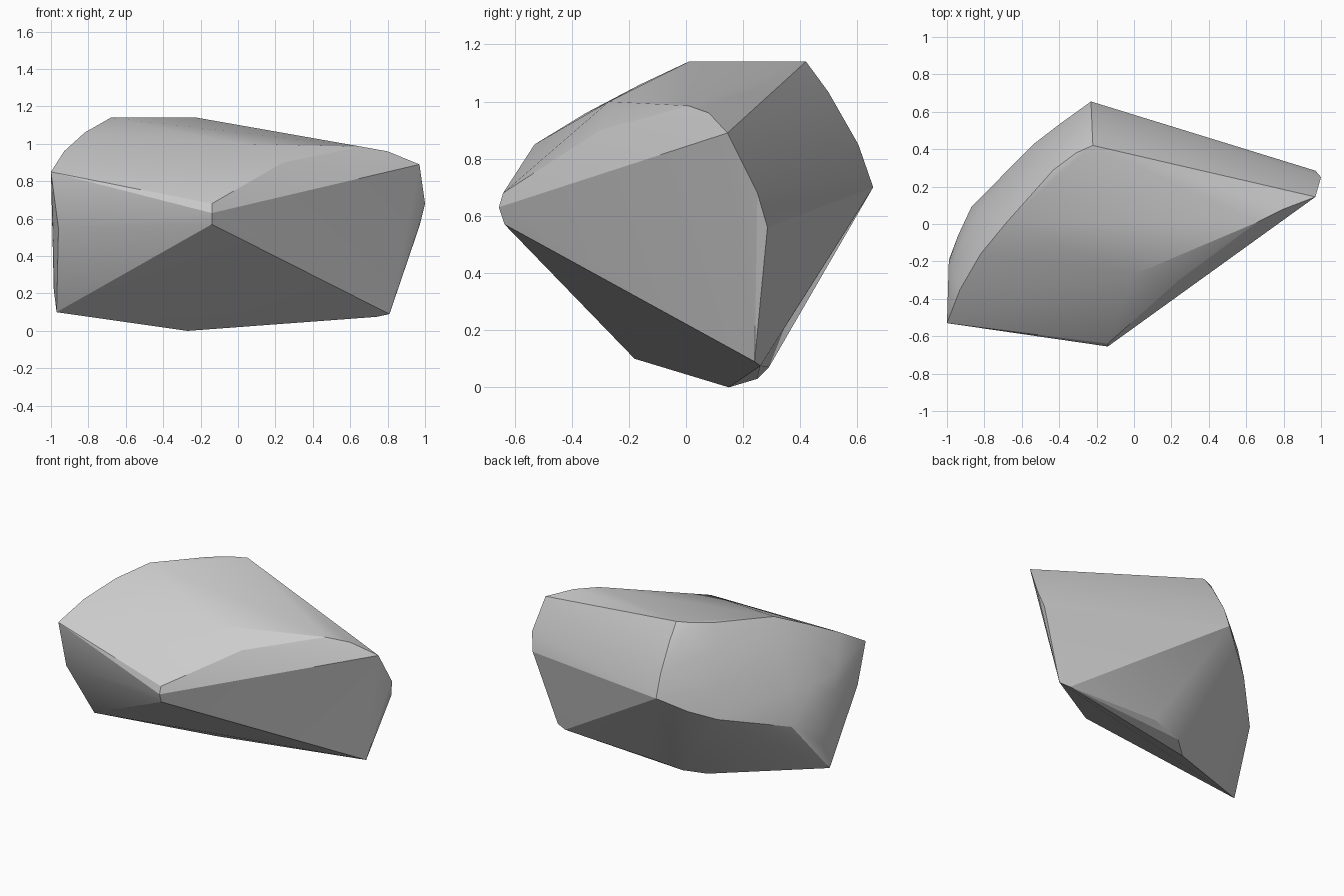
import bpy, bmesh, math
from mathutils import Vector

if "Cube" in bpy.data.objects:
    bpy.data.objects.remove(bpy.data.objects["Cube"])

# upper and lower rims of the rounded back-left side
upper_rim = [(-.22, .42, 1.14), (-.31, .38, 1.14), (-.43, .29, 1.14),
             (-.68, .01, 1.14), (-.82, -.16, 1.06), (-.93, -.35, .96)]
lower_rim = [(-.23, .655, .70), (-.39, .54, .61), (-.54, .425, .55),
             (-.87, .09, .46), (-.94, -.06, .52), (-.99, -.2, .62)]
# front ridge and left corner
front = [(-1, -.53, .85), (-.96, -.50, .55), (-.14, -.655, .63),
         (-.14, -.64, .68), (-.14, -.635, .57), (0, -.27, 1.0), (.24, -.30, .90)]
# blunt right end
right_end = [(.66, .01, .985), (.80, .08, .96), (.97, .145, .89),
             (1, .25, .68), (.97, .285, .56), (.81, .24, .09)]
# narrow underside
underside = [(-.97, -.18, .10), (-.985, -.18, .22), (-.27, .15, 0),
             (-.15, .25, .03), (.07, .29, .07), (.74, .26, .075)]

points = upper_rim + lower_rim + front + right_end + underside

# bulge between the two rims
for a, b in zip(upper_rim, lower_rim):
    a, b = Vector(a), Vector(b)
    for side, drop in ((.33, .24), (.56, .455), (.78, .66)):
        p = a.lerp(b, side)
        p.z = a.z + (b.z - a.z) * drop
        points.append(p)

# faceted stone: hull of all the guide points
bm = bmesh.new()
for p in points:
    bm.verts.new(p)
hull = bmesh.ops.convex_hull(bm, input=bm.verts)
loose = [v for v in bm.verts if not v.link_faces]
bmesh.ops.delete(bm, geom=loose, context='VERTS')
bmesh.ops.recalc_face_normals(bm, faces=bm.faces)
mesh = bpy.data.meshes.new("rock")
bm.to_mesh(mesh)
bm.free()
rock = bpy.data.objects.new("rock", mesh)
bpy.context.collection.objects.link(rock)

bpy.context.view_layer.objects.active = rock
rock.select_set(True)
bpy.ops.object.shade_smooth_by_angle(angle=math.radians(20))
